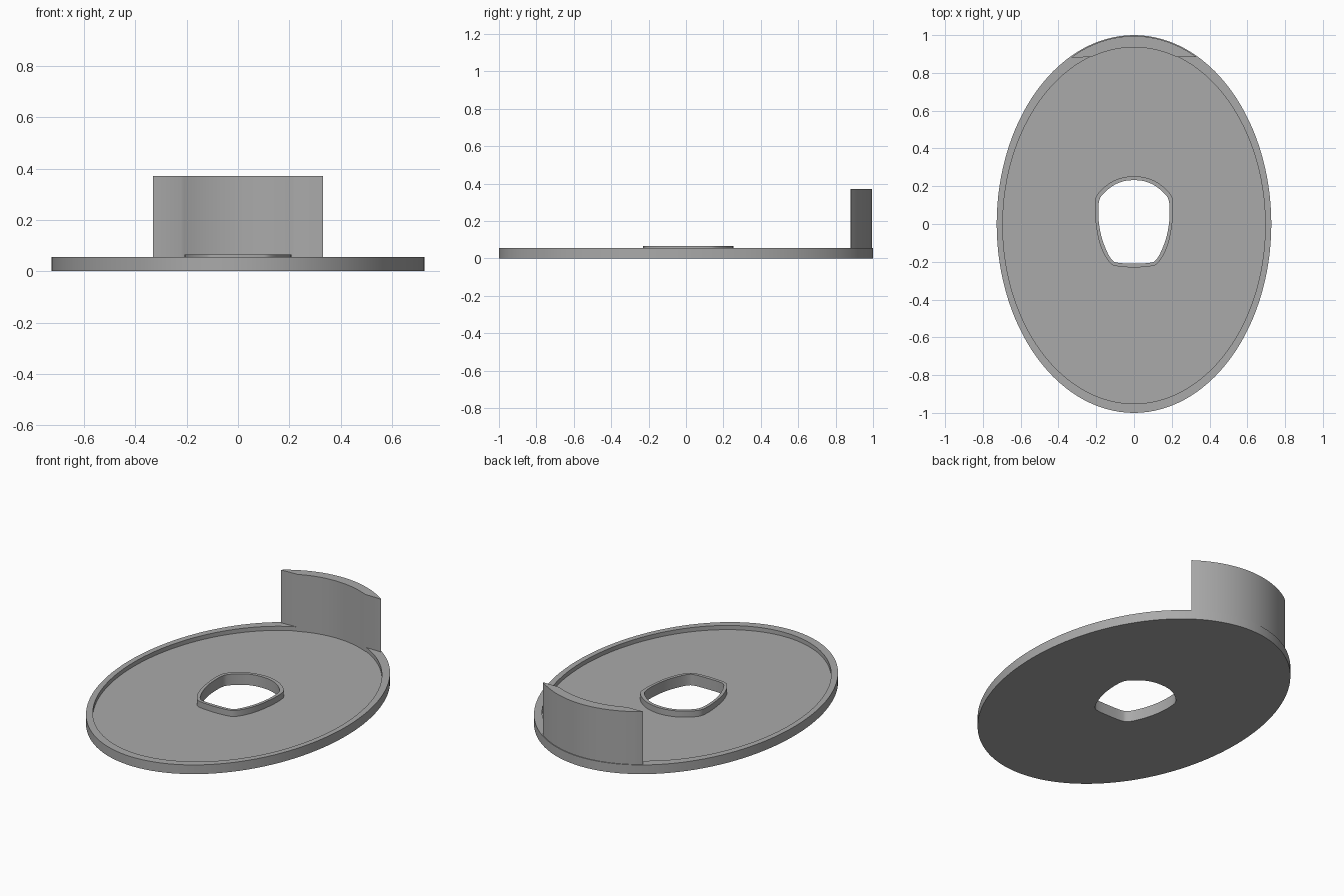
import bpy, math
from mathutils import Vector

cube = bpy.data.objects.get("Cube")
if cube:
    bpy.data.objects.remove(cube, do_unlink=True)

grey = bpy.data.materials.new("plain grey")
grey.use_nodes = True
colour = (0.4, 0.4, 0.4, 1)
grey.diffuse_color = colour
grey.node_tree.nodes["Principled BSDF"].inputs["Base Color"].default_value = colour

STEPS = 6          # samples between neighbouring hole points
COUNT = 20 * STEPS
RIM_Z, FLOOR_Z, COLLAR_Z, WALL_Z = 0.055, 0.03, 0.066, 0.372


def make_object(name, verts, faces):
    mesh = bpy.data.meshes.new(name)
    mesh.from_pydata(verts, [], faces)
    mesh.materials.append(grey)
    obj = bpy.data.objects.new(name, mesh)
    bpy.context.collection.objects.link(obj)
    bpy.ops.object.select_all(action='DESELECT')
    obj.select_set(True)
    bpy.context.view_layer.objects.active = obj
    bpy.ops.object.mode_set(mode='EDIT')
    bpy.ops.mesh.select_all(action='SELECT')
    bpy.ops.mesh.normals_make_consistent(inside=False)
    bpy.ops.object.mode_set(mode='OBJECT')
    bpy.ops.object.shade_smooth_by_angle(angle=math.radians(30))
    return obj


def ellipse(rx, ry, cy=0):
    angles = [math.tau * i / COUNT for i in range(COUNT)]
    return [(rx * math.sin(a), cy + ry * math.cos(a)) for a in angles]


def rounded_loop(half):
    """Mirror a right-hand outline and smooth it into a closed curve."""
    pts = [Vector(p) for p in half + [(-x, y) for x, y in half[-2:0:-1]]]
    loop = []
    for i in range(len(pts)):
        a, b, c, d = (pts[(i + k) % len(pts)] for k in (-1, 0, 1, 2))
        for s in range(STEPS):
            t = s / STEPS
            p = (2 * b + (c - a) * t + (2 * a - 5 * b + 4 * c - d) * t ** 2
                 + (3 * b - a - 3 * c + d) * t ** 3) / 2
            loop.append((p.x, p.y))
    return loop


# Plate: closed strip of rings from outer edge, over rim, floor and collar, into the hole
outer = ellipse(0.727, 1.0)
rim_inner = ellipse(0.695, 0.945, -0.006)
collar_outer = rounded_loop([(0, .253), (.07, .243), (.13, .216), (.188, .165), (.206, .12),
                             (.205, .03), (.19, -.07), (.163, -.15), (.125, -.208),
                             (.085, -.224), (0, -.23)])
collar_inner = rounded_loop([(0, .232), (.06, .225), (.115, .2), (.167, .155), (.186, .115),
                             (.188, .03), (.174, -.06), (.146, -.14), (.115, -.192),
                             (.08, -.206), (0, -.209)])
rings = [(outer, 0), (outer, RIM_Z), (rim_inner, RIM_Z), (rim_inner, FLOOR_Z),
         (collar_outer, FLOOR_Z), (collar_outer, COLLAR_Z),
         (collar_inner, COLLAR_Z), (collar_inner, 0)]
verts = [(x, y, z) for ring, z in rings for x, y in ring]
faces = []
for r in range(len(rings)):
    a, b = r * COUNT, (r + 1) % len(rings) * COUNT
    for i in range(COUNT):
        j = (i + 1) % COUNT
        faces.append((a + i, a + j, b + j, b + i))
make_object("oval_plate", verts, faces)


# Back wall: crescent between the plate edge and the rim, with flat ends
def arc(rx, ry, cy, half_width, n=32):
    limit = math.asin(half_width / rx)
    angles = [limit * (2 * i / n - 1) for i in range(n + 1)]
    return [(rx * math.sin(a), cy + ry * math.cos(a)) for a in angles]


back = arc(0.722, 0.995, 0, 0.332)
front = arc(0.695, 0.941, -0.006, 0.224)
END_Y = 0.88
outline = back + [(0.332, END_Y)] + front[::-1] + [(-0.332, END_Y)]
# Remove the near-duplicate corners where the arc meets the flat ends
outline = [p for i, p in enumerate(outline) if (Vector(p) - Vector(outline[i - 1])).length > 0.008]
n = len(outline)
verts = [(x, y, z) for z in (FLOOR_Z, WALL_Z) for x, y in outline]
faces = [tuple(range(n)), tuple(range(n, 2 * n))]
faces += [(i, (i + 1) % n, n + (i + 1) % n, n + i) for i in range(n)]
make_object("back_wall", verts, faces)
